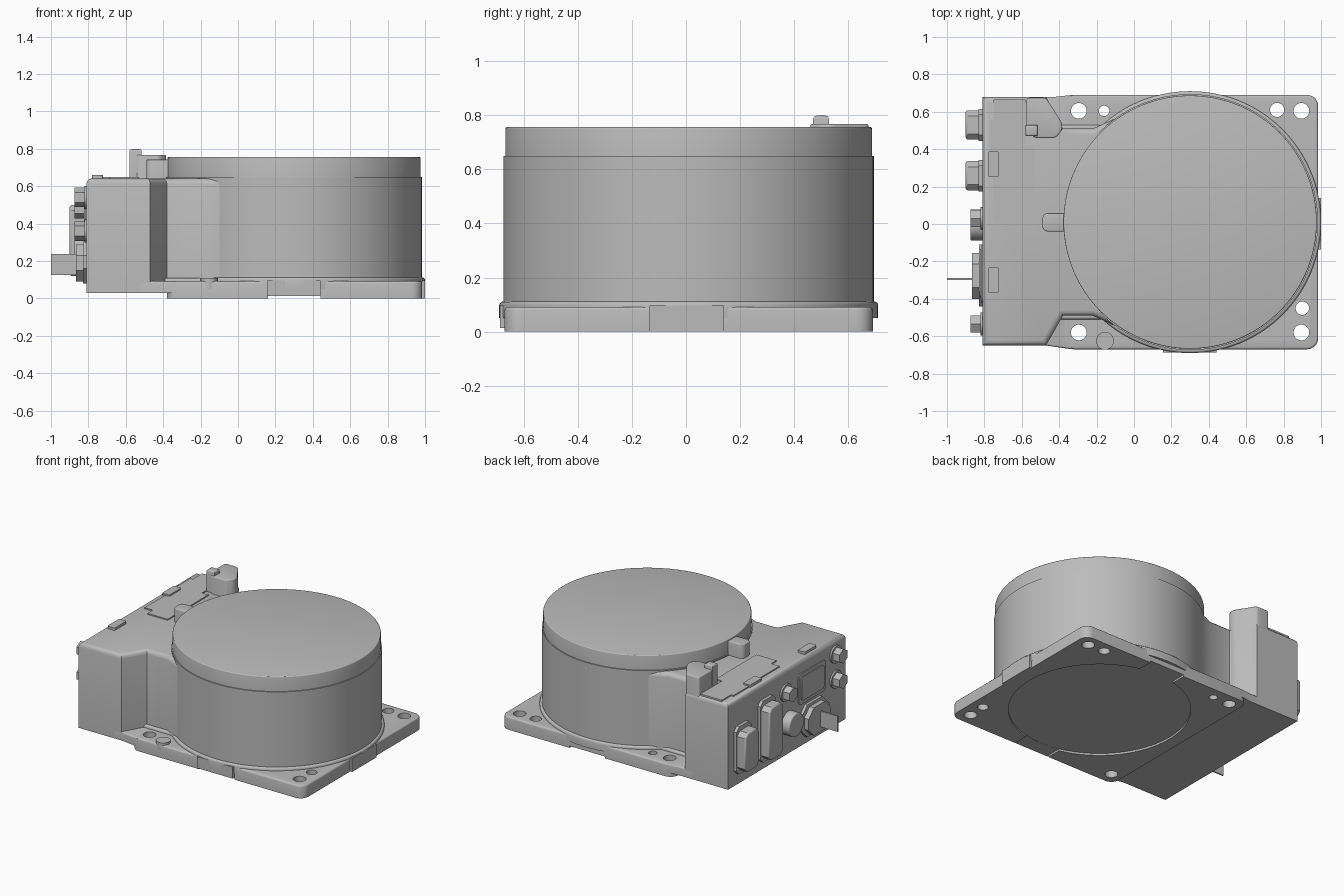
import bpy, bmesh, math
from mathutils import Matrix

if "Cube" in bpy.data.objects:
    bpy.data.objects.remove(bpy.data.objects["Cube"])

grey = bpy.data.materials.new("cast_grey")
grey.use_nodes = True
COLOUR = (0.5, 0.5, 0.5, 1)
grey.diffuse_color = COLOUR
grey.node_tree.nodes["Principled BSDF"].inputs["Base Color"].default_value = COLOUR

# Side frame: outline in y-z, extruded outward towards -x from the connector wall
WALL = -0.81
SIDE = Matrix(((0, 0, -1, WALL), (1, 0, 0, 0), (0, 1, 0, 0), (0, 0, 0, 1)))


def smooth(ob):
    bpy.ops.object.select_all(action='DESELECT')
    ob.select_set(True)
    bpy.context.view_layer.objects.active = ob
    bpy.ops.object.shade_smooth_by_angle(angle=math.radians(32))


def prism(name, pts, z0, z1, corner=0, top=0, frame=None):
    """Extrude an outline, optionally rounding its corners and its top rim."""
    bm = bmesh.new()
    face = bm.faces.new([bm.verts.new((x, y, z0)) for x, y in pts])
    new = bmesh.ops.extrude_face_region(bm, geom=[face])["geom"]
    for v in new:
        if isinstance(v, bmesh.types.BMVert):
            v.co.z = z1
    bmesh.ops.recalc_face_normals(bm, faces=bm.faces)
    if corner:
        edges = [e for e in bm.edges if abs(e.verts[0].co.z - e.verts[1].co.z) > 1e-4]
        bmesh.ops.bevel(bm, geom=edges, offset=corner, segments=5, profile=0.5, affect='EDGES')
    if top:
        edges = [e for e in bm.edges if all(abs(v.co.z - z1) < 1e-5 for v in e.verts)]
        bmesh.ops.bevel(bm, geom=edges, offset=top, segments=3, profile=0.5, affect='EDGES')
    if frame:
        bm.transform(frame)
    bmesh.ops.recalc_face_normals(bm, faces=bm.faces)
    me = bpy.data.meshes.new(name)
    bm.to_mesh(me)
    bm.free()
    me.materials.append(grey)
    ob = bpy.data.objects.new(name, me)
    bpy.context.collection.objects.link(ob)
    smooth(ob)
    return ob


def rect(x0, x1, y0, y1):
    return [(x0, y0), (x1, y0), (x1, y1), (x0, y1)]


def ring(cx, cy, r, n=96, turn=0):
    return [(cx + r * math.cos(math.tau * i / n + turn),
             cy + r * math.sin(math.tau * i / n + turn)) for i in range(n)]


def chamfered(x0, x1, y0, y1, c):
    return [(x0 + c, y0), (x1 - c, y0), (x1, y0 + c), (x1, y1 - c),
            (x1 - c, y1), (x0 + c, y1), (x0, y1 - c), (x0, y0 + c)]


def cut(ob, cutter):
    mod = ob.modifiers.new("cut", 'BOOLEAN')
    mod.operation = 'DIFFERENCE'
    mod.solver = 'EXACT'
    mod.object = cutter
    bpy.context.view_layer.objects.active = ob
    bpy.ops.object.modifier_apply(modifier=mod.name)
    bpy.data.objects.remove(cutter)


CX, CY = 0.3, 0.01

# Base plate with mounting holes and shallow underside recess
plate = prism("base_plate", rect(-0.38, 0.985, -0.67, 0.69), 0, 0.092, 0.06, 0.012)
holes = [(-0.295, 0.605, 0.042), (-0.16, 0.605, 0.028), (0.765, 0.61, 0.038),
         (0.895, 0.605, 0.042), (0.9, -0.45, 0.036), (0.895, -0.58, 0.042),
         (-0.295, -0.58, 0.042)]
flare = prism("plate_flare", [(-0.52, -0.65), (-0.47, -0.65), (-0.33, -0.67), (-0.33, 0.69),
                              (-0.42, 0.68), (-0.52, 0.68)], 0.03, 0.092, 0, 0.01)
for x, y, r in holes:
    cut(plate, prism("hole_cutter", ring(x, y, r, 32), -0.1, 0.2))
    if x < -0.25:
        cut(flare, prism("hole_cutter", ring(x, y, r, 32), -0.1, 0.2))
cut(plate, prism("recess_cutter", ring(CX, CY, 0.59), -0.1, 0.014))
for y0, y1 in ((-0.8, -0.5), (0.5, 0.8)):
    cut(plate, prism("channel_cutter", rect(0.16, 0.44, y0, y1), -0.1, 0.013))
smooth(plate)
smooth(flare)

# Edge tabs and locating disc
prism("front_tab", rect(0.155, 0.44, -0.688, -0.6), 0.014, 0.096)
prism("side_tab", rect(0.9, 1.0, -0.135, 0.14), 0, 0.096)
prism("locating_disc", ring(-0.155, -0.625, 0.047, 32), 0.05, 0.108)

# Drum: skirt fillet, body and lid as one stepped stack
prism("drum_body", ring(CX, CY, 0.684, 128), 0.05, 0.65)
prism("drum_skirt", ring(CX, CY, 0.7, 128), 0.05, 0.112, 0, 0.014)
prism("drum_lid", ring(CX, CY, 0.677, 128), 0.6, 0.756, 0, 0.006)

# Electronics housing with waisted shoulders running into the drum
prism("housing", [(WALL, -0.65), (-0.47, -0.65), (-0.38, -0.49), (-0.22, -0.49), (-0.1, -0.545),
                  (0.1, -0.5), (0.1, 0.5), (-0.1, 0.565), (-0.22, 0.51), (-0.38, 0.51),
                  (-0.47, 0.68), (WALL, 0.68)], 0.03, 0.642, 0, 0.03)
for name, y0, y1 in (("front_shoulder", -0.64, -0.47), ("back_shoulder", 0.49, 0.66)):
    prism(name + "_foot", rect(-0.5, -0.1, y0 + 0.13 * (y0 < 0), y1 - 0.13 * (y0 > 0)),
          0.05, 0.11, 0, 0.015)

# Corner tower, its clip and the post beside the drum
prism("corner_tower", [(-0.575, 0.675), (-0.47, 0.675), (-0.385, 0.54), (-0.385, 0.5),
                       (-0.42, 0.46), (-0.53, 0.46), (-0.575, 0.5)], 0.1, 0.768, 0.015, 0.008)
prism("tower_clip", rect(-0.58, -0.515, 0.47, 0.528), 0.62, 0.798, 0, 0.012)
prism("drum_post", rect(-0.49, -0.34, -0.04, 0.058), 0.6, 0.742, 0.03, 0.006)

# Access cover and two latches on the housing top
prism("access_cover", [(-0.75, 0.665), (-0.58, 0.665), (-0.58, 0.42), (-0.53, 0.42),
                       (-0.53, -0.04), (-0.69, -0.04), (-0.69, 0.02), (-0.755, 0.02),
                       (-0.755, 0.25), (-0.77, 0.25), (-0.77, 0.56), (-0.75, 0.56)],
      0.62, 0.65)
for name, y in (("front_latch", -0.3), ("back_latch", 0.32)):
    prism(name, rect(-0.78, -0.722, y - 0.068, y + 0.068), 0.62, 0.66, 0.01)

# Two large sockets on the connector wall
for name, y, z0, z1 in (("back_socket", 0.53, 0.14, 0.42), ("middle_socket", 0.258, 0.12, 0.5)):
    prism(name + "_flange", chamfered(y - 0.085, y + 0.085, z0 - 0.03, z1 + 0.03, 0.03),
          -0.02, 0.022, frame=SIDE)
    prism(name + "_body", chamfered(y - 0.078, y + 0.078, z0, z1, 0.03),
          -0.02, 0.09, 0, 0.012, frame=SIDE)

# Hex nuts and round port
for name, y, z in (("upper_nut", -0.535, 0.54), ("lower_nut", -0.535, 0.36), ("middle_nut", 0.03, 0.48)):
    prism(name, ring(y, z, 0.052, 6, math.pi / 6), -0.02, 0.065, frame=SIDE)
    prism(name + "_washer", ring(y, z, 0.062, 24), -0.02, 0.012, frame=SIDE)
prism("round_port", ring(-0.005, 0.25, 0.083, 48), -0.02, 0.065, 0, 0.006, frame=SIDE)

# Panel window
prism("panel_frame", rect(-0.42, -0.11, 0.33, 0.55), -0.02, 0.008, 0.03, frame=SIDE)
prism("panel_window", rect(-0.395, -0.135, 0.355, 0.525), -0.02, 0.014, 0.025, frame=SIDE)

# Power inlet with flat blade
prism("inlet_flange", chamfered(-0.44, -0.11, 0.08, 0.31, 0.08), -0.02, 0.02, frame=SIDE)
prism("inlet_body", chamfered(-0.4, -0.155, 0.09, 0.29, 0.06), -0.02, 0.055, frame=SIDE)
prism("inlet_blade", rect(-0.3, -0.29, 0.125, 0.238), 0, 0.19, frame=SIDE)
